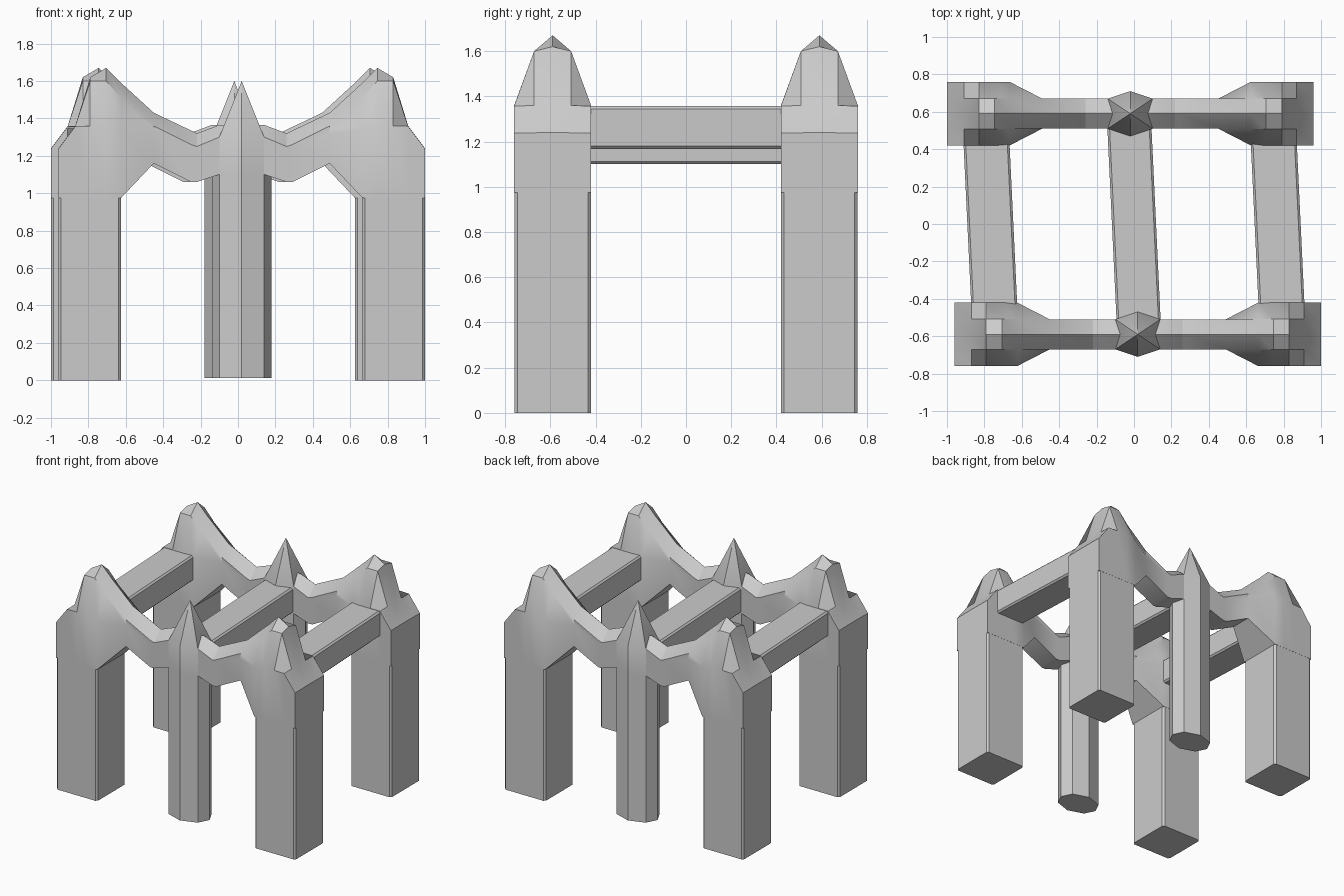
import bpy, bmesh
from math import pi, radians
from mathutils import Matrix

if "Cube" in bpy.data.objects:
    bpy.data.objects.remove(bpy.data.objects["Cube"])

DX, DY = 0.02, 0.59          # each frame is sheared slightly sideways


def finish(name, bm, place, bevel=0):
    bmesh.ops.recalc_face_normals(bm, faces=bm.faces)
    bm.transform(place)
    me = bpy.data.meshes.new(name)
    bm.to_mesh(me)
    bm.free()
    ob = bpy.data.objects.new(name, me)
    bpy.context.collection.objects.link(ob)
    bpy.ops.object.select_all(action='DESELECT')
    bpy.context.view_layer.objects.active = ob
    ob.select_set(True)
    if bevel:
        m = ob.modifiers.new("soft_edges", 'BEVEL')
        m.width, m.segments = bevel, 1
    else:
        bpy.ops.object.shade_smooth_by_angle(angle=radians(30))
    return ob


def loft(rings):
    bm = bmesh.new()
    vs = [[bm.verts.new(p) for p in r] for r in rings]
    n = len(vs[0])
    for a, b in zip(vs, vs[1:]):
        for i in range(n):
            j = (i + 1) % n
            bm.faces.new((a[i], a[j], b[j], b[i]))
    bm.faces.new(vs[0])
    bm.faces.new(vs[-1])
    return bm


# Arch stations: x, half depth, underside, shoulder, upper edge, ridge
stations = [
    (0.12, 0.08, 1.10, 1.27, 1.30, 1.365),
    (0.24, 0.08, 1.06, 1.22, 1.25, 1.32),
    (0.27, 0.08, 1.06, 1.23, 1.26, 1.335),
    (0.47, 0.08, 1.16, 1.32, 1.36, 1.43),
    (0.645, 0.17, 0.975, 1.34, 1.51, 1.59),
    (0.725, 0.17, 0.975, 1.36, 1.60, 1.67),
    (0.81, 0.17, 0.975, 1.36, 1.60, 1.62),
    (0.89, 0.17, 0.975, 1.358, 1.359, 1.36),
    (0.98, 0.17, 0.975, 1.238, 1.239, 1.24),
]


def section(x, h, bot, side, top, ridge):
    half = [(h, bot), (h, side), (0.08 if h < 0.1 else 0.082, top)]
    pts = half + [(0, ridge)] + [(-y, z) for y, z in reversed(half)]
    return [(x, y, z) for y, z in pts]


both = [(-s[0], *s[1:]) for s in reversed(stations)] + stations
hexa = [(0, -.12), (.12, -.08), (.12, .08), (0, .12), (-.12, .08), (-.12, -.08)]
octa = [(0, -.12), (.12, -.08), (.16, 0), (.12, .08),
        (0, .12), (-.12, .08), (-.16, 0), (-.12, -.08)]

for label, turn in (("front", 0), ("back", pi)):
    place = Matrix.Rotation(turn, 4, 'Z') @ Matrix.Translation((DX, -DY, 0))
    # Peaked arch beam
    finish(label + "_arch", loft([section(*s) for s in both]), place)
    # Corner legs
    for side, sx in (("left", -1), ("right", 1)):
        bm = bmesh.new()
        bmesh.ops.create_cube(bm, size=1, matrix=Matrix.Translation((sx * 0.8125, 0, 0.495))
                              @ Matrix.Diagonal((0.335, 0.338, 0.99, 1)))
        uprights = [e for e in bm.edges if abs(e.verts[0].co.z - e.verts[1].co.z) > 0.5]
        bmesh.ops.bevel(bm, geom=uprights, offset=0.013, segments=1, affect='EDGES')
        finish(f"{label}_{side}_leg", bm, place)
    # Centre leg
    finish(label + "_centre_leg",
           loft([[(x, y, z) for x, y in octa] for z in (0.012, 1.11)]), place)
    # Centre spike
    bm = loft([[(x, y, z) for x, y in hexa] for z in (1.10, 1.30)])
    bm.verts.ensure_lookup_table()
    tip = bm.verts.new((0, 0, 1.60))
    ring = bm.verts[6:12]
    bmesh.ops.delete(bm, geom=[f for f in bm.faces if all(v in ring for v in f.verts)],
                     context='FACES_ONLY')
    for i in range(6):
        bm.faces.new((ring[i], ring[(i + 1) % 6], tip))
    finish(label + "_spike", bm, place)

# Cross beams joining the two frames
for name, x, w, z0, z1, end in (("left_cross_beam", -0.768, 0.123, 1.168, 1.357, 0.44),
                                ("right_cross_beam", 0.768, 0.123, 1.168, 1.357, 0.44),
                                ("centre_cross_beam", 0, 0.118, 1.10, 1.29, 0.53)):
    b = 0.012
    prof = [(-w, z0 + b), (-w + b, z0), (w - b, z0), (w, z0 + b),
            (w, z1 - b), (w - b, z1), (-w + b, z1), (-w, z1 - b)]
    rings = [[(x + px - DX * y / 0.42, y, z) for px, z in prof] for y in (-end, end)]
    finish(name, loft(rings), Matrix.Identity(4))
